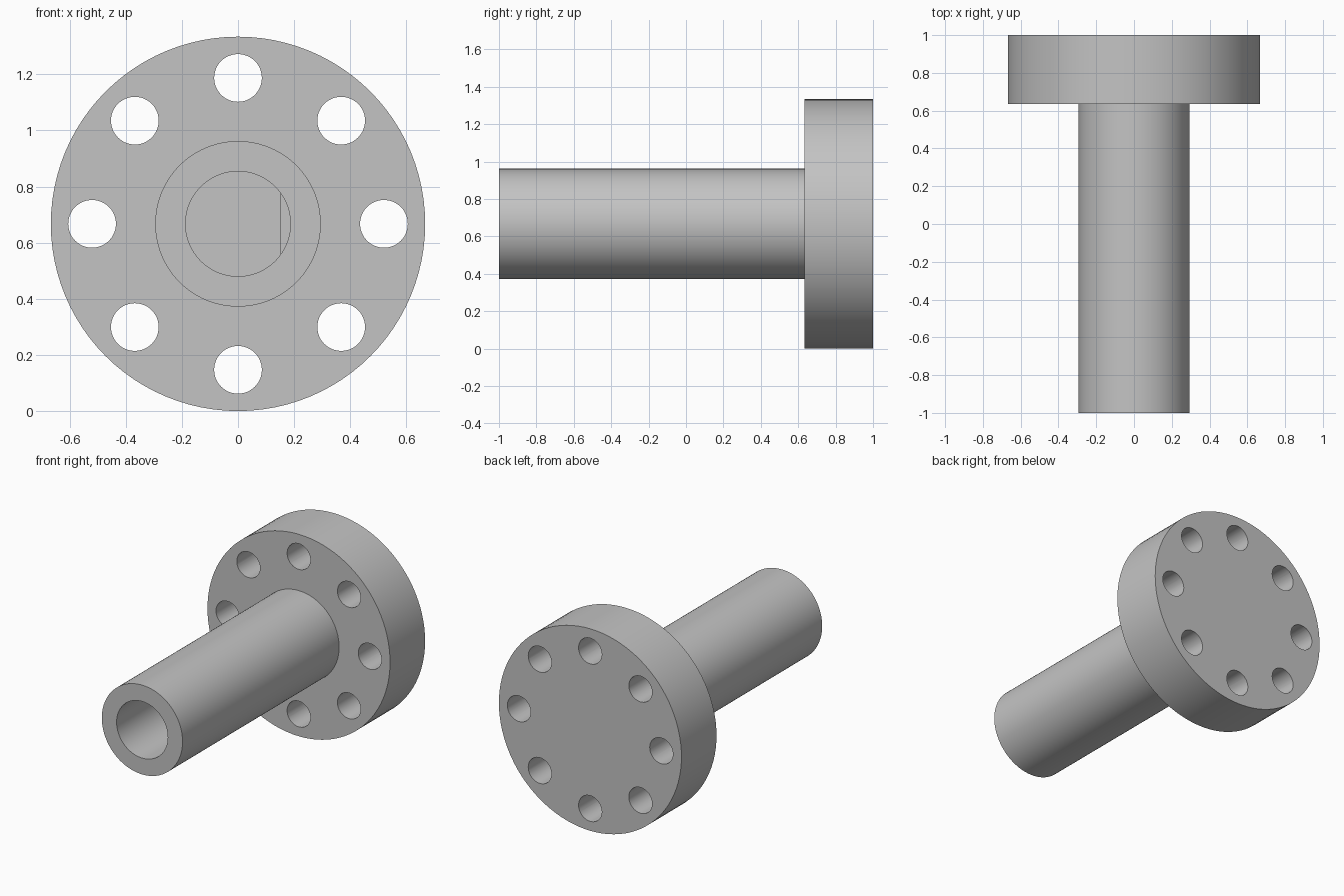
import bpy, bmesh, math
from mathutils import Matrix, Vector

cube = bpy.data.objects.get("Cube")
if cube:
    bpy.data.objects.remove(cube, do_unlink=True)

AXIS_Z = 0.667
BORE_R, BORE_END, FLAT_START, FLAT_X = 0.187, 0.4, -0.6, 0.152
SHAFT_R, FLANGE_R, FLANGE_Y = 0.295, 0.667, 0.634
HOLE_R, HOLE_RING, HOLE_COUNT = 0.085, 0.52, 8

grey = bpy.data.materials.new("plain grey")
grey.use_nodes = True
colour = (0.55, 0.55, 0.55, 1)
grey.diffuse_color = colour
grey.node_tree.nodes["Principled BSDF"].inputs["Base Color"].default_value = colour


def make_object(name, bm):
    bmesh.ops.recalc_face_normals(bm, faces=bm.faces)
    mesh = bpy.data.meshes.new(name)
    bm.to_mesh(mesh)
    bm.free()
    mesh.materials.append(grey)
    obj = bpy.data.objects.new(name, mesh)
    bpy.context.collection.objects.link(obj)
    return obj


def select_only(obj):
    bpy.ops.object.select_all(action='DESELECT')
    obj.select_set(True)
    bpy.context.view_layer.objects.active = obj


def add_cylinder(bm, radius, y0, y1, x, z, segments):
    place = Matrix.Translation((x, (y0 + y1) / 2, z)) @ Matrix.Rotation(math.pi / 2, 4, 'X')
    bmesh.ops.create_cone(bm, cap_ends=True, segments=segments, radius1=radius,
                          radius2=radius, depth=y1 - y0, matrix=place)


# Shaft, blind bore and flange turned from one profile of (radius, y)
profile = [(0, BORE_END), (BORE_R, BORE_END), (BORE_R, -1), (SHAFT_R, -1),
           (SHAFT_R, FLANGE_Y), (FLANGE_R, FLANGE_Y), (FLANGE_R, 1), (0, 1)]
bm = bmesh.new()
verts = [bm.verts.new((r, y, AXIS_Z)) for r, y in profile]
edges = [bm.edges.new(pair) for pair in zip(verts, verts[1:])]
bmesh.ops.spin(bm, geom=verts + edges, cent=(0, 0, AXIS_Z), axis=(0, 1, 0),
               angle=2 * math.pi, steps=96)
bmesh.ops.remove_doubles(bm, verts=bm.verts, dist=0.0001)
body = make_object("flanged_shaft", bm)

# Ring of bolt holes through the flange
bm = bmesh.new()
for i in range(HOLE_COUNT):
    a = 2 * math.pi * i / HOLE_COUNT
    add_cylinder(bm, HOLE_R, FLANGE_Y - 0.1, 1.1, HOLE_RING * math.cos(a),
                 AXIS_Z + HOLE_RING * math.sin(a), 48)
cutter = make_object("bolt_hole_cutter", bm)
cutter.hide_render = True

drill = body.modifiers.new("bolt holes", 'BOOLEAN')
drill.operation = 'DIFFERENCE'
drill.solver = 'EXACT'
drill.object = cutter
select_only(body)
bpy.ops.object.modifier_apply(modifier=drill.name)
bpy.data.objects.remove(cutter, do_unlink=True)

# Flat key along one side of the bore
bm = bmesh.new()
add_cylinder(bm, BORE_R, FLAT_START, BORE_END, 0, AXIS_Z, 96)
cut = bmesh.ops.bisect_plane(bm, geom=bm.verts[:] + bm.edges[:] + bm.faces[:],
                             plane_co=Vector((FLAT_X, 0, 0)), plane_no=(1, 0, 0),
                             clear_inner=True)
bmesh.ops.holes_fill(bm, edges=[e for e in bm.edges if e.is_boundary])
key = make_object("bore_flat", bm)

for obj in (body, key):
    select_only(obj)
    bpy.ops.object.shade_smooth_by_angle(angle=math.radians(30))
